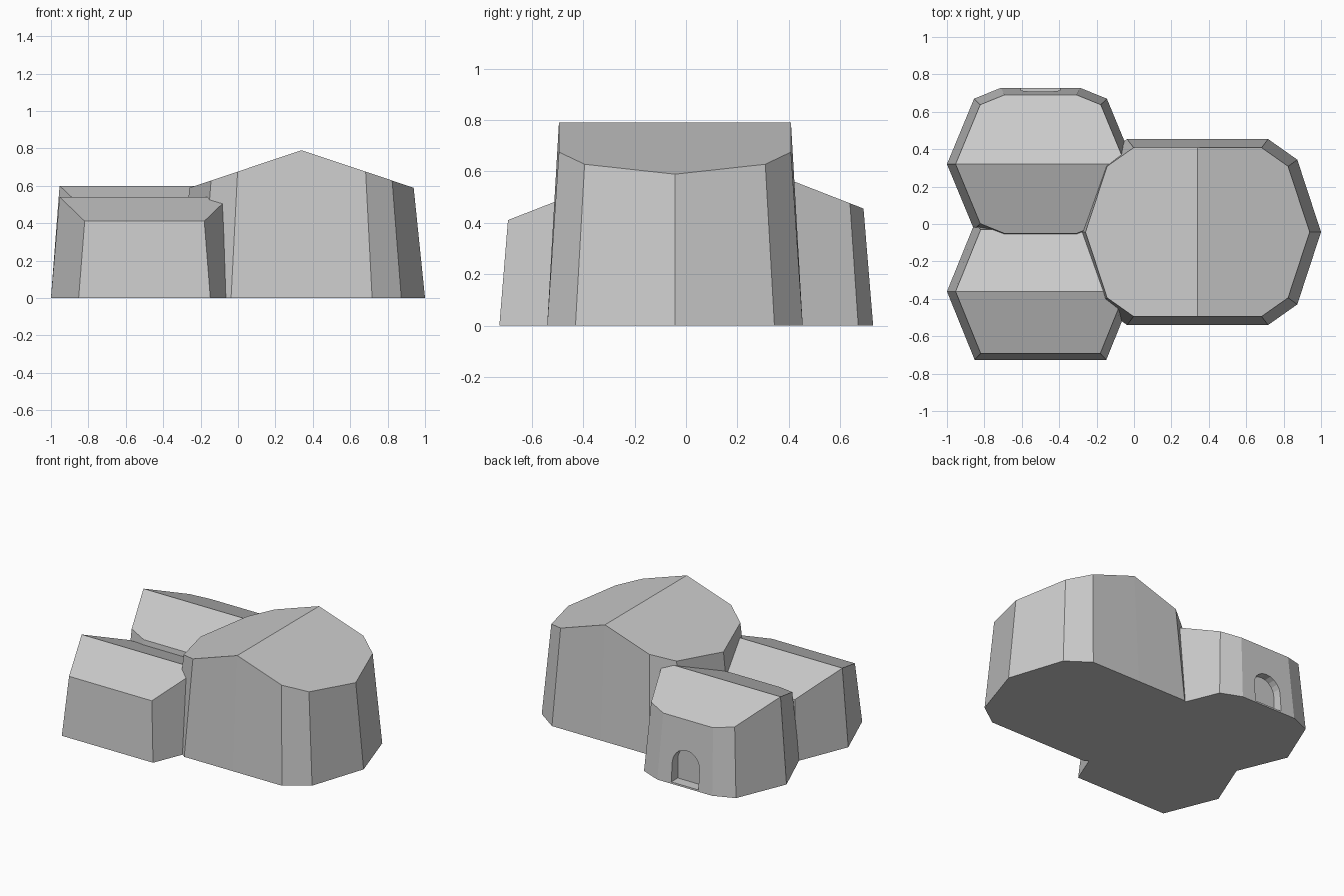
import bpy, bmesh, math

if "Cube" in bpy.data.objects:
    bpy.data.objects.remove(bpy.data.objects["Cube"])


def gabled_block(name, centre, quadrant, ridge_z, slope, ridge_axis, taper=0.908):
    """Tapered polygonal walls under a two-plane roof; outline mirrored from one quadrant."""
    ring = {(sx * x + 0.0, sy * y + 0.0) for x, y in quadrant for sx in (1, -1) for sy in (1, -1)}
    ring = sorted(ring, key=lambda p: math.atan2(p[1], p[0]))
    across = 1 - ridge_axis
    cx, cy = centre
    bm = bmesh.new()
    base = [bm.verts.new((cx + x, cy + y, 0)) for x, y in ring]
    top = [bm.verts.new((cx + p[0] * taper, cy + p[1] * taper,
                         ridge_z - slope * taper * abs(p[across]))) for p in ring]
    n = len(ring)
    bm.faces.new(base[::-1])
    for i in range(n):
        j = (i + 1) % n
        bm.faces.new((base[i], base[j], top[j], top[i]))
    # Two roof planes sharing the ridge
    ends = [i for i in range(n) if abs(ring[i][across]) < 1e-6]
    a, b = ends
    bm.faces.new(top[a:b + 1])
    bm.faces.new(top[b:] + top[:a + 1])
    bmesh.ops.recalc_face_normals(bm, faces=bm.faces)
    return to_object(name, bm)


def to_object(name, bm):
    mesh = bpy.data.meshes.new(name)
    bm.to_mesh(mesh)
    bm.free()
    obj = bpy.data.objects.new(name, mesh)
    bpy.context.collection.objects.link(obj)
    return obj


# Main hall, ridge running front to back
gabled_block("main_hall", (0.34, -0.043),
             [(0.66, 0), (0.533, 0.387), (0.377, 0.497), (0, 0.497)], 0.79, 0.335, 1)

# Front wing, ridge running left to right
gabled_block("front_wing", (-0.5, -0.361),
             [(0.5, 0), (0.352, 0.365)], 0.54, 0.39, 0)

# Rear wing with the doorway
rear = gabled_block("rear_wing", (-0.5, 0.32),
                    [(0.5, 0), (0.355, 0.35), (0.212, 0.408)], 0.60, 0.39, 0)

# Arched doorway recess
radius, spring, sill = 0.105, 0.145, 0.012
arch = [(-0.5 - radius, sill), (-0.5 + radius, sill)]
arch += [(-0.5 + radius * math.cos(t * math.pi / 10),
          spring + radius * math.sin(t * math.pi / 10)) for t in range(11)]
bm = bmesh.new()
face = bm.faces.new([bm.verts.new((x, 0.655, z)) for x, z in arch])
ext = bmesh.ops.extrude_face_region(bm, geom=[face])
bmesh.ops.translate(bm, vec=(0, 0.2, 0),
                    verts=[v for v in ext["geom"] if isinstance(v, bmesh.types.BMVert)])
bmesh.ops.recalc_face_normals(bm, faces=bm.faces)
cutter = to_object("doorway_cutter", bm)
cutter.hide_render = True

cut = rear.modifiers.new("doorway", 'BOOLEAN')
cut.operation = 'DIFFERENCE'
cut.solver = 'EXACT'
cut.object = cutter
bpy.context.view_layer.objects.active = rear
bpy.ops.object.modifier_apply(modifier=cut.name)
bpy.data.objects.remove(cutter)
